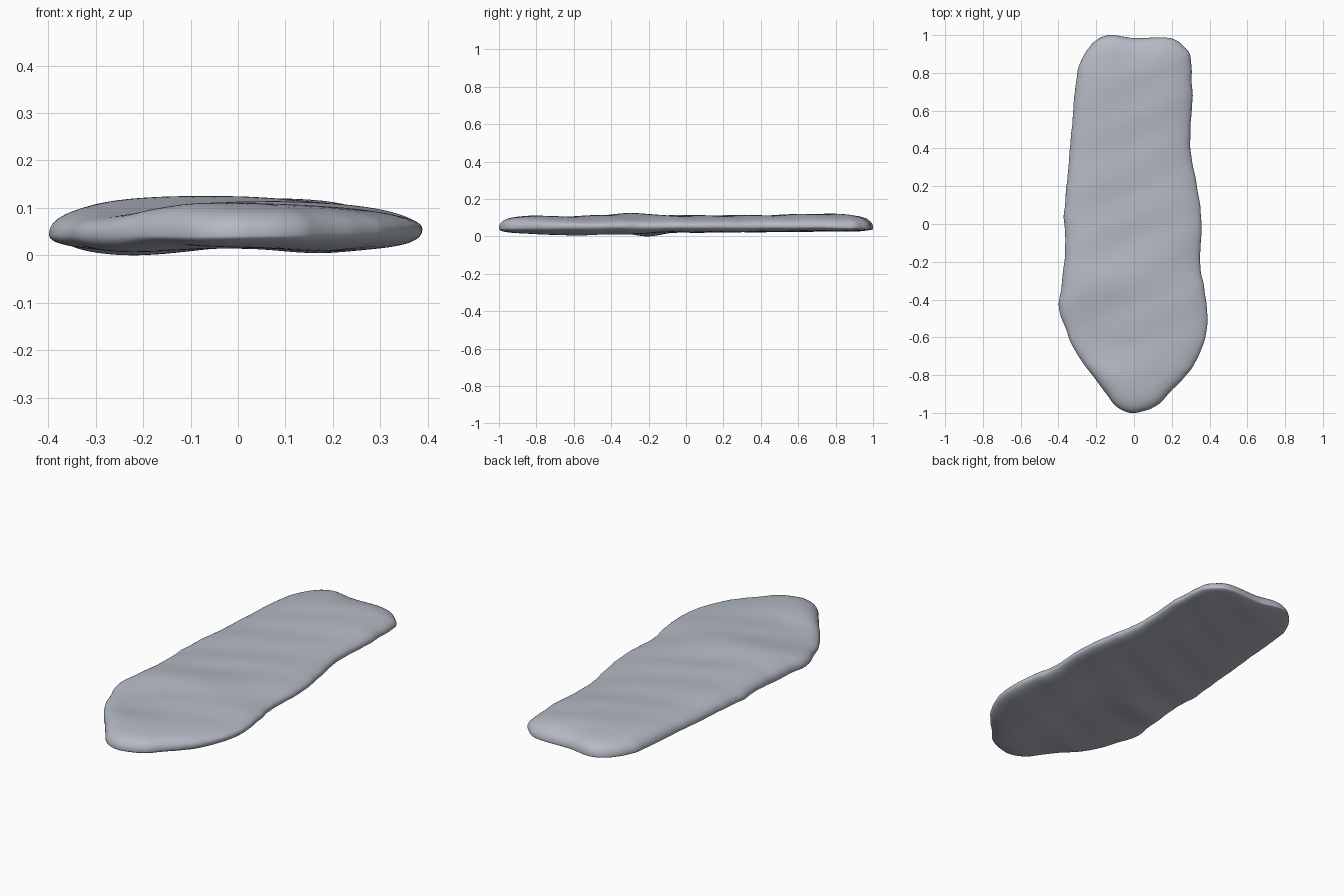
import bpy, bmesh, math
from mathutils import Vector, noise

if "Cube" in bpy.data.objects:
    bpy.data.objects.remove(bpy.data.objects["Cube"])

# Outline of the slab seen from above
OUTLINE = [(0, -1), (-.09, -.965), (-.19, -.84), (-.30, -.69), (-.355, -.57), (-.395, -.45),
           (-.38, -.3), (-.363, -.1), (-.37, .05), (-.355, .22), (-.335, .45), (-.32, .62),
           (-.295, .82), (-.235, .94), (-.14, 1), (0, .985), (.19, .985), (.275, .93),
           (.302, .85), (.308, .62), (.297, .4), (.335, .2), (.357, 0), (.35, -.2),
           (.372, -.35), (.39, -.5), (.365, -.64), (.3, -.77), (.2, -.88), (.12, -.96)]
STEPS, RINGS = 8, 26


def smooth_loop(pts):
    """Closed Catmull-Rom curve through the outline points, slightly chipped."""
    v, out = [Vector(p) for p in pts], []
    n = len(v)
    for i in range(n):
        a, b, c, d = v[i - 1], v[i], v[(i + 1) % n], v[(i + 2) % n]
        for k in range(STEPS):
            t = k / STEPS
            p = .5 * (2 * b + (c - a) * t + (2 * a - 5 * b + 4 * c - d) * t * t
                      + (3 * b - a - 3 * c + d) * t ** 3)
            p.x += .005 * noise.noise(Vector((p.x * 14, p.y * 14, 1)))
            out.append(p)
    return out


def ripple(x, y):
    """Slanting, uneven waves that cross the slab."""
    s = y - .35 * x
    wobble = 1.5 * noise.noise(Vector((x * 2, y * 2, 9)))
    return (.0018 * math.sin(2 * math.pi * s / .27 + .6 + wobble)
            + .006 * noise.noise(Vector((x * 2.5, s * 5, 5))))


def bump(x, y, cx, cy, rx, ry):
    return math.exp(-((x - cx) / rx) ** 2 - ((y - cy) / ry) ** 2)


def height(x, y, t, side):
    rim = .057 + .014 * x - .008 * max(0, abs(y) - .7) / .3
    half = (1 - min(t, 1) ** 4.2) ** (1 / 2.3)
    if side > 0:
        top = (.119 + .013 * bump(x, y, -.12, -.3, .35, .14)
               + .009 * bump(x, y, -.05, .75, .3, .25)
               - .020 * bump(x, y, -.24, -.62, .17, .15)
               - .10 * max(0, x) ** 2 + ripple(x, y))
        return rim + half * (top - rim)
    bottom = (.030 + .006 * y + ripple(x, y) - .08 * x * x
              - .018 * bump(x, y, -.3, -.7, .15, .15)
              - .018 * bump(x, y, -.25, -.2, .2, .1)
              - .010 * bump(x, y, .16, -.5, .1, .3))
    return rim + half * (bottom - rim)


# Slab: rings shrinking from the rim to a middle line, above and below
loop = smooth_loop(OUTLINE)
bm = bmesh.new()
N = len(loop)


def ring(t, side):
    row = []
    for p in loop:
        c = Vector((0, max(-.72, min(.75, p.y * .95))))
        q = c.lerp(p, t)
        row.append(bm.verts.new((q.x, q.y, height(q.x, q.y, t, side))))
    return row


def bridge(a, b):
    for i in range(N):
        j = (i + 1) % N
        bm.faces.new((a[i], a[j], b[j], b[i]))


rim = ring(1, 1)
for side in (1, -1):
    last = rim
    for k in range(1, RINGS + 1):
        t = math.cos(math.pi / 2 * k / RINGS) if k < RINGS else .003
        new = ring(t, side)
        bridge(last, new)
        last = new
    # Close the narrow middle seam
    bm.faces.new(last)

bmesh.ops.remove_doubles(bm, verts=bm.verts, dist=.0004)
bmesh.ops.triangulate(bm, faces=[f for f in bm.faces if len(f.verts) > 4])
bmesh.ops.recalc_face_normals(bm, faces=bm.faces)

# Rest on the ground and centre
low = min(v.co.z for v in bm.verts)
ymid = (max(v.co.y for v in bm.verts) + min(v.co.y for v in bm.verts)) / 2
for v in bm.verts:
    v.co.z -= low
    v.co.y -= ymid

mesh = bpy.data.meshes.new("stone_slab")
bm.to_mesh(mesh)
bm.free()
slab = bpy.data.objects.new("stone_slab", mesh)
bpy.context.collection.objects.link(slab)

stone = bpy.data.materials.new("blue grey stone")
stone.diffuse_color = (.46, .49, .55, 1)
stone.use_nodes = True
stone.node_tree.nodes["Principled BSDF"].inputs["Base Color"].default_value = stone.diffuse_color
mesh.materials.append(stone)
mesh.shade_smooth()
